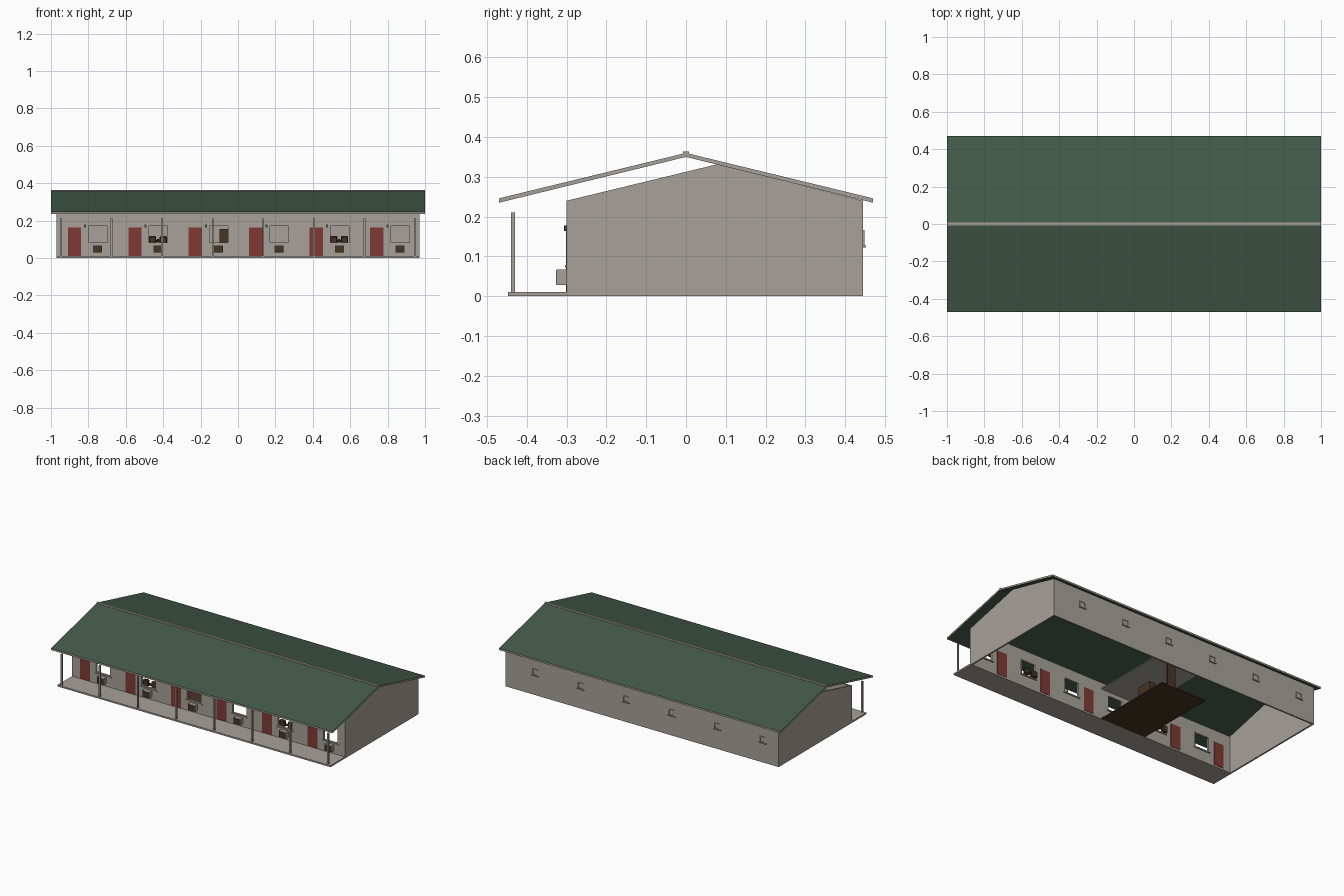
import bpy, bmesh

if "Cube" in bpy.data.objects:
    bpy.data.objects.remove(bpy.data.objects["Cube"])


def mat(name, r, g, b):
    m = bpy.data.materials.new(name)
    m.diffuse_color = (r, g, b, 1)
    m.use_nodes = True
    m.node_tree.nodes["Principled BSDF"].inputs["Base Color"].default_value = m.diffuse_color
    return m


WALL = mat("warm_grey", 0.39, 0.365, 0.32)
GREEN = mat("roof_green", 0.056, 0.102, 0.068)
RED = mat("door_red", 0.215, 0.042, 0.034)
BROWN = mat("dark_brown", 0.065, 0.035, 0.017)
DARK = mat("charcoal", 0.05, 0.05, 0.045)


def finish(name, bm, *mats):
    bmesh.ops.recalc_face_normals(bm, faces=bm.faces)
    me = bpy.data.meshes.new(name)
    bm.to_mesh(me)
    bm.free()
    for m in mats:
        me.materials.append(m)
    ob = bpy.data.objects.new(name, me)
    bpy.context.collection.objects.link(ob)
    return ob


def boxes(name, m, items):
    """One object from boxes given as (x0, x1, y0, y1, z0, z1)."""
    bm = bmesh.new()
    for x0, x1, y0, y1, z0, z1 in items:
        for v in bmesh.ops.create_cube(bm, size=1)["verts"]:
            v.co = (x1 if v.co.x > 0 else x0,
                    y1 if v.co.y > 0 else y0,
                    z1 if v.co.z > 0 else z0)
    return finish(name, bm, m)


def prism(name, profile, x0, x1, *mats):
    """Extrude a (y, z) profile along x."""
    bm = bmesh.new()
    f = bm.faces.new([bm.verts.new((x0, y, z)) for y, z in profile])
    ext = bmesh.ops.extrude_face_region(bm, geom=[f])["geom"]
    for v in ext:
        if isinstance(v, bmesh.types.BMVert):
            v.co.x = x1
    return finish(name, bm, *mats)


def ring(x0, x1, y0, y1, z0, z1, t):
    """Four bars of a rectangular frame."""
    return [(x0, x1, y0, y1, z0, z0 + t), (x0, x1, y0, y1, z1 - t, z1),
            (x0, x0 + t, y0, y1, z0 + t, z1 - t), (x1 - t, x1, y0, y1, z0 + t, z1 - t)]


W = 0.97            # half length of walls
P = 2 * W / 6       # width of one unit
F, B = -0.30, 0.445  # front and back wall planes
T = 0.01
units = [-W + P * i for i in range(6)]

# Roof: two slopes, green faces with grey edges
roof = prism("roof", [(-0.47, 0.246), (0, 0.36), (0.47, 0.246),
                      (0.47, 0.235), (0, 0.35), (-0.47, 0.235)], -1, 1, GREEN, WALL)
for p in roof.data.polygons:
    p.material_index = 0 if abs(p.normal.z) > 0.5 else 1
prism("ridge_cap", [(-0.009, 0.355), (-0.007, 0.364), (0.007, 0.364), (0.009, 0.355)], -1, 1, WALL)

# Gable end walls, peak set back from the ridge
gable = [(F, 0), (B, 0), (B, 0.24), (0.08, 0.332), (F, 0.24)]
prism("left_gable_wall", gable, -W, -W + T, WALL)
prism("right_gable_wall", gable, W - T, W, WALL)
boxes("back_wall", WALL, [(-W + T, W - T, B - T, B, 0, 0.24)])

# Front wall with six window openings
Z0, Z1 = 0.078, 0.174
wins = [(u + 0.168, u + 0.275) for u in units]
edges = [-W + T] + [e for w in wins for e in w] + [W - T]
piers = [(edges[i], edges[i + 1], F, F + T, Z0, Z1) for i in range(0, len(edges), 2)]
boxes("front_wall", WALL, piers + [(-W + T, W - T, F, F + T, 0, Z0),
                                   (-W + T, W - T, F, F + T, Z1, 0.24)])
boxes("front_window_frames", WALL,
      [b for x0, x1 in wins for b in ring(x0, x1, F - 0.001, F + T + 0.002, Z0, Z1, 0.004)])
boxes("front_window_sills", WALL,
      [(x0 - 0.006, x1 + 0.006, F - 0.004, F + T + 0.006, Z0 - 0.006, Z0) for x0, x1 in wins])

# Doors, showing on both sides of the wall
boxes("doors", RED, [(u + 0.06, u + 0.13, F - 0.002, F + T + 0.002, 0.011, 0.163) for u in units])

# Wall lamps between door and window
boxes("wall_lamps", DARK, [(u + 0.146, u + 0.157, F - 0.007, F, 0.164, 0.178) for u in units])

# Air conditioners with brown grilles
boxes("air_conditioners", WALL, [(u + 0.195, u + 0.244, F - 0.025, F, 0.028, 0.067) for u in units])
boxes("air_conditioner_grilles", BROWN,
      [(u + 0.197, u + 0.242, F - 0.027, F - 0.025, 0.030, 0.065) for u in units])

# Small back windows
bw = [(u + 0.092, u + 0.134) for u in units]
boxes("back_window_frames", WALL,
      [b for x0, x1 in bw for b in ring(x0, x1, B, B + 0.004, 0.127, 0.166, 0.005)])
boxes("back_window_sills", WALL,
      [(x0 - 0.004, x1 + 0.004, B, B + 0.007, 0.123, 0.127) for x0, x1 in bw])

# Porch slab and posts
boxes("porch_slab", WALL, [(-W, W, -0.447, F, 0, 0.01)])
boxes("porch_posts", WALL,
      [(x - 0.005, x + 0.005, -0.440, -0.430, 0.01, 0.21)
       for x in [-0.947 + 1.894 * i / 7 for i in range(8)]])

# Paired brown chairs behind two of the windows
for n, i in enumerate((1, 4)):
    c = units[i] + 0.218
    ob = boxes(f"window_chairs_{n + 1}", BROWN,
               [(c - 0.048, c - 0.010, F + 0.014, F + 0.034, 0.076, 0.118),
                (c + 0.010, c + 0.048, F + 0.014, F + 0.034, 0.076, 0.118),
                (c - 0.010, c + 0.010, F + 0.016, F + 0.030, 0.085, 0.100)])
    bev = ob.modifiers.new("soft_edges", 'BEVEL')
    bev.width = 0.005
    bev.segments = 1

# One furnished room: floor, ceiling, inner door and furniture
boxes("room_floor", BROWN, [(-P, 0, F + T, 0.25, 0.0, 0.006)])
boxes("room_ceiling", WALL, [(-P, 0, F + T, 0.25, 0.198, 0.204)])
boxes("inner_door", BROWN, [(-0.10, -0.04, 0.243, 0.25, 0.006, 0.155)])
boxes("dresser", BROWN, [(-0.06, -0.015, 0.02, 0.12, 0.006, 0.075)])
boxes("bed_frame", BROWN, [(-0.31, -0.16, -0.05, 0.07, 0.006, 0.03),
                           (-0.316, -0.31, -0.05, 0.07, 0.006, 0.07)])
boxes("mattress", WALL, [(-0.308, -0.162, -0.047, 0.067, 0.03, 0.045)])
